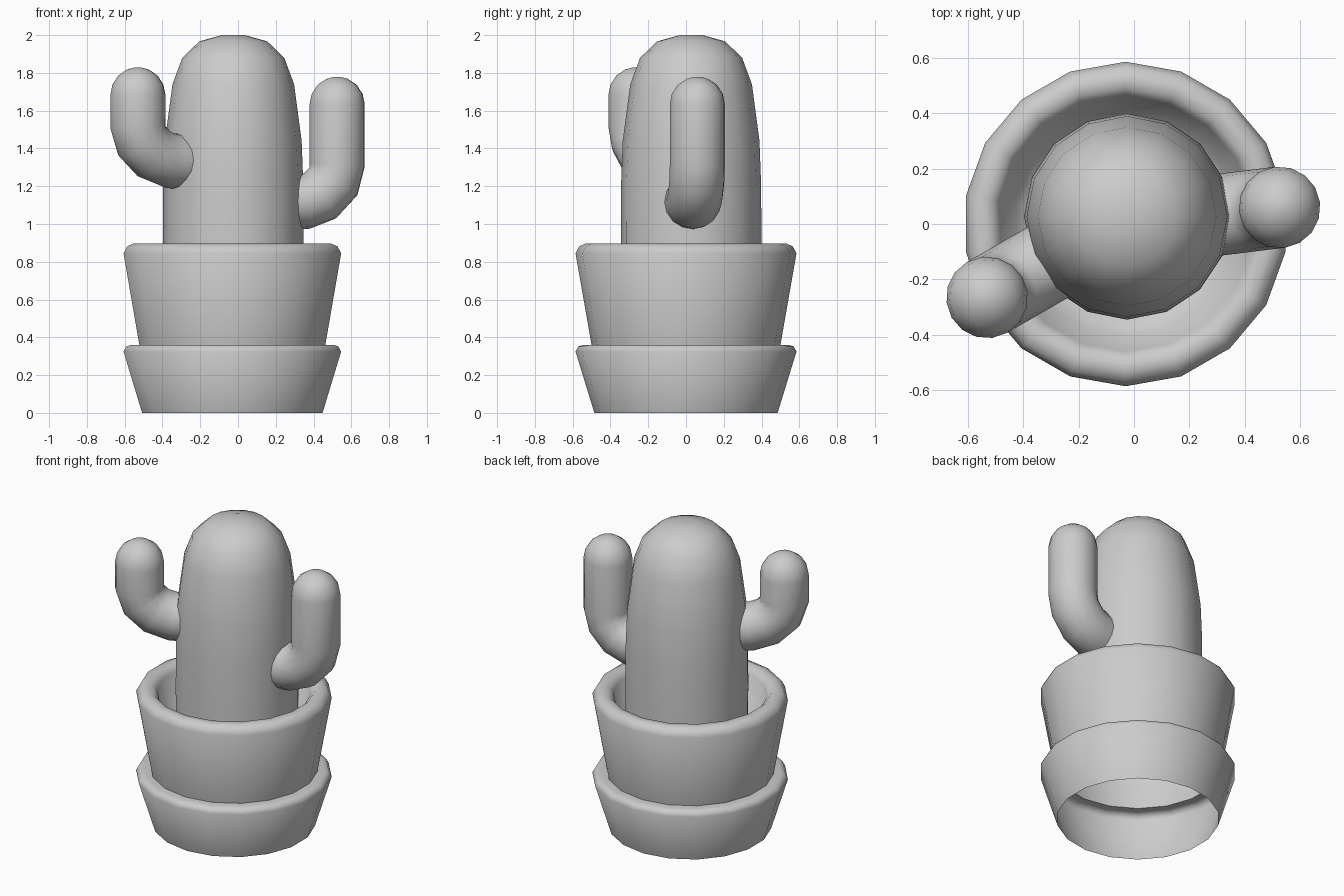
import bpy, math
from mathutils import Vector

if "Cube" in bpy.data.objects:
    bpy.data.objects.remove(bpy.data.objects["Cube"])


def loft(name, rings, cap_end=False):
    """Skin a list of equal-sized vertex rings into a smooth-shaded object."""
    n = len(rings[0])
    verts = [v for ring in rings for v in ring]
    faces = [(i * n + j, i * n + (j + 1) % n, (i + 1) * n + (j + 1) % n, (i + 1) * n + j)
             for i in range(len(rings) - 1) for j in range(n)]
    if cap_end:
        faces.append(tuple(range((len(rings) - 1) * n, len(rings) * n)))
    mesh = bpy.data.meshes.new(name)
    mesh.from_pydata(verts, [], faces)
    ob = bpy.data.objects.new(name, mesh)
    bpy.context.collection.objects.link(ob)
    bpy.ops.object.select_all(action='DESELECT')
    ob.select_set(True)
    bpy.context.view_layer.objects.active = ob
    bpy.ops.object.shade_smooth_by_angle(angle=math.radians(60))
    return ob


def revolve(name, profile, sides, cx, cy, cap_end=False):
    """Turn a (radius, height) profile around a vertical axis."""
    angles = [math.pi / 2 + 2 * math.pi * k / sides for k in range(sides)]
    rings = [[(cx + r * math.cos(a), cy + r * math.sin(a), z) for a in angles]
             for r, z in profile]
    return loft(name, rings, cap_end)


def arm(name, tip, heading, path, radius=0.147, sides=16):
    """Bent tube; path is (distance from the upright axis towards the body, z)."""
    d = Vector((math.cos(heading), math.sin(heading), 0))
    side = Vector((-d.y, d.x, 0))
    pts = [Vector((tip[0], tip[1], z)) + d * t for t, z in path]
    stations = []
    for i, p in enumerate(pts):
        tangent = (pts[min(i + 1, len(pts) - 1)] - pts[max(i - 1, 0)]).normalized()
        stations.append((p, tangent, radius))
    # rounded tip
    for deg in (22, 45, 67, 84):
        a = math.radians(deg)
        stations.append((pts[-1] + Vector((0, 0, radius * math.sin(a))),
                         Vector((0, 0, 1)), radius * math.cos(a)))
    rings = []
    for p, t, r in stations:
        up = t.cross(side)
        rings.append([p + r * (math.cos(a) * side + math.sin(a) * up)
                      for a in (2 * math.pi * k / sides for k in range(sides))])
    return loft(name, rings, True)


# saucer and pot: open underneath, with rolled rims
revolve("saucer", [(0.485, 0), (0.585, 0.325), (0.57, 0.352), (0.545, 0.36), (0.50, 0.36)],
        18, -0.03, 0)
revolve("pot", [(0.50, 0.36), (0.585, 0.845), (0.565, 0.882), (0.53, 0.897),
                (0.49, 0.893), (0.46, 0.86), (0.40, 0.62), (0.34, 0.60)],
        18, -0.03, 0)

# cactus body with domed top
revolve("cactus_body", [(0.37, 0.60), (0.372, 0.9), (0.371, 1.2), (0.362, 1.44),
                        (0.322, 1.74), (0.27, 1.88), (0.18, 1.967), (0.06, 2.0)],
        16, -0.025, 0.027, True)

# two upturned arms
arm("right_arm", (0.525, 0.06), math.radians(187),
    [(0.30, 1.115), (0.17, 1.12), (0.09, 1.15), (0.02, 1.225), (0, 1.31), (0, 1.633)])
arm("left_arm", (-0.53, -0.265), math.radians(30),
    [(0.34, 1.33), (0.20, 1.335), (0.10, 1.37), (0.025, 1.44), (0, 1.52), (0, 1.683)])
